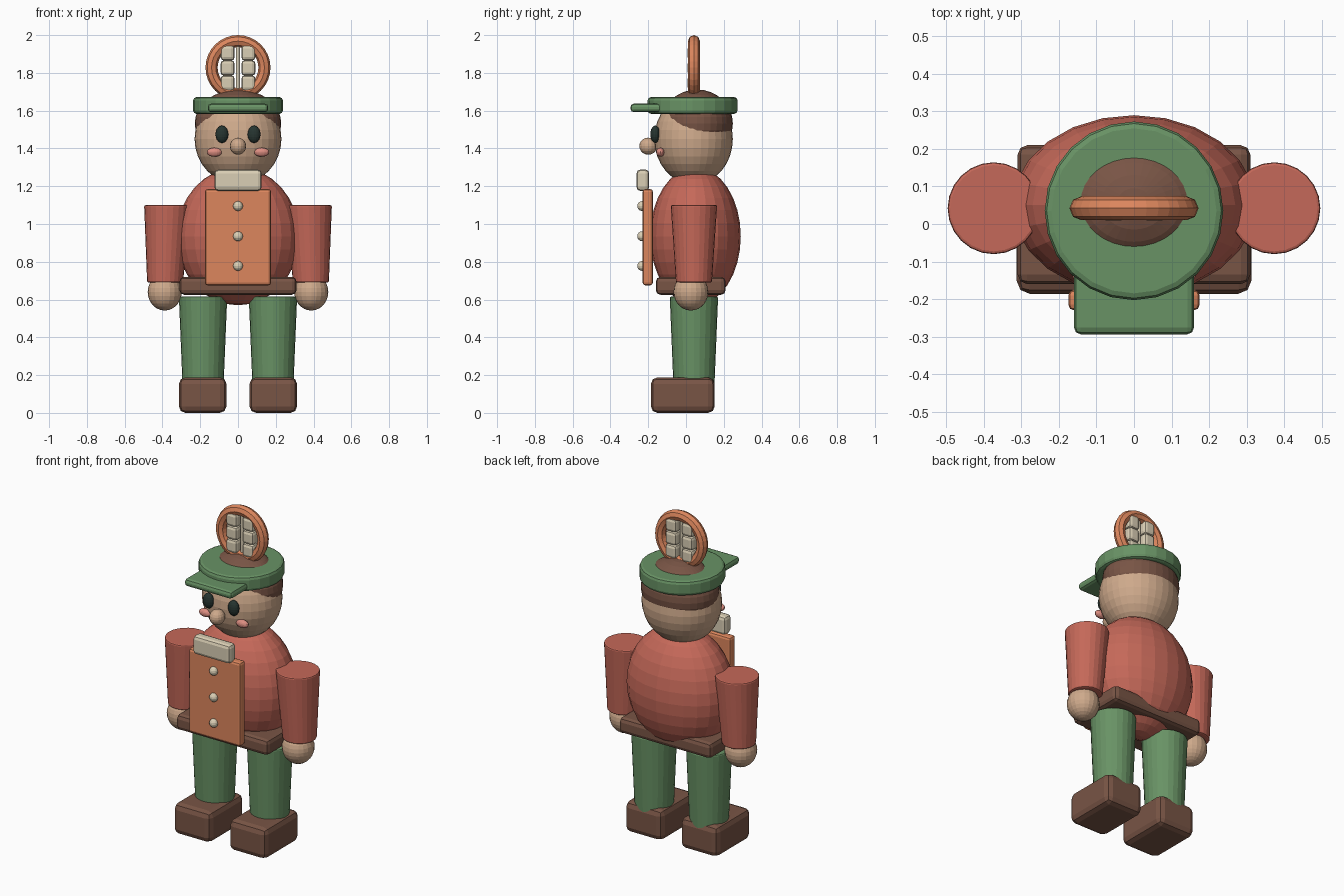
import bpy
from math import pi

if "Cube" in bpy.data.objects:
    bpy.data.objects.remove(bpy.data.objects["Cube"])


def mat(name, r, g, b):
    m = bpy.data.materials.new(name)
    m.diffuse_color = (r, g, b, 1)
    m.use_nodes = True
    m.node_tree.nodes["Principled BSDF"].inputs["Base Color"].default_value = m.diffuse_color
    return m


RED = mat("red", 0.56, 0.14, 0.10)
GREEN = mat("green", 0.14, 0.29, 0.13)
BROWN = mat("brown", 0.19, 0.09, 0.06)
SKIN = mat("skin", 0.62, 0.40, 0.26)
ORANGE = mat("orange", 0.72, 0.24, 0.11)
CREAM = mat("cream", 0.70, 0.62, 0.46)
DARK = mat("dark", 0.02, 0.035, 0.03)
PINK = mat("pink", 0.72, 0.27, 0.22)


def finish(name, material, bevel=0, segments=2):
    o = bpy.context.object
    o.name = name
    o.data.materials.append(material)
    if bevel:
        bpy.ops.object.transform_apply(location=False, rotation=True, scale=True)
        b = o.modifiers.new("bevel", "BEVEL")
        b.width, b.segments = bevel, segments
        b.limit_method, b.angle_limit = "ANGLE", 0.7
    return o


def ball(name, material, loc, radii, seg=24, rings=16):
    bpy.ops.mesh.primitive_uv_sphere_add(segments=seg, ring_count=rings, location=loc)
    bpy.context.object.scale = radii
    return finish(name, material)


def box(name, material, x, y, z, bevel=0.02):
    # x, y, z are (min, max) ranges
    bpy.ops.mesh.primitive_cube_add(size=1, location=[sum(r) / 2 for r in (x, y, z)])
    bpy.context.object.scale = [r[1] - r[0] for r in (x, y, z)]
    return finish(name, material, bevel)


def taper(name, material, x, y, z, r_low, r_top, bevel=0.008):
    bpy.ops.mesh.primitive_cone_add(vertices=24, radius1=r_low, radius2=r_top,
                                    depth=z[1] - z[0], location=(x, y, sum(z) / 2))
    return finish(name, material, bevel)


# Torso, belt, front panel with buttons and collar
ball("torso", RED, (0, 0.05, 0.935), (0.325, 0.24, 0.365))
box("belt", BROWN, (-0.31, 0.31), (-0.16, 0.21), (0.625, 0.72), 0.025)
box("front_panel", ORANGE, (-0.175, 0.175), (-0.23, -0.175), (0.675, 1.185), 0.015)
box("collar", CREAM, (-0.125, 0.125), (-0.262, -0.195), (1.175, 1.288), 0.02)
for i, z in enumerate((0.778, 0.935, 1.095)):
    ball(f"button_{i + 1}", CREAM, (0, -0.233, z), (0.026, 0.025, 0.026), 12, 8)

# Head, hair and nose
ball("head", SKIN, (0, 0.04, 1.45), (0.23, 0.208, 0.24), 32, 16)
ball("hair", BROWN, (0, 0.058, 1.532), (0.229, 0.19, 0.18), 32, 16)
ball("nose", SKIN, (0, -0.2, 1.412), (0.043, 0.047, 0.045), 16, 10)

# Cap and visor
taper("cap", GREEN, 0, 0.035, (1.583, 1.672), 0.238, 0.238, 0.018)
box("cap_visor", GREEN, (-0.16, 0.16), (-0.294, -0.08), (1.592, 1.637), 0.018)

# Paired parts
for s, side in ((-1, "left"), (1, "right")):
    ball(f"eye_{side}", DARK, (s * 0.085, -0.163, 1.475), (0.034, 0.026, 0.046), 16, 10)
    ball(f"cheek_{side}", PINK, (s * 0.125, -0.136, 1.38), (0.04, 0.022, 0.024), 16, 10)
    taper(f"arm_{side}", RED, s * 0.374, 0.042, (0.69, 1.10), 0.095, 0.123)
    # lean the lower end of the arm slightly outward
    for v in bpy.context.object.data.vertices:
        if v.co.z < 0:
            v.co.x += s * 0.012
    ball(f"hand_{side}", SKIN, (s * 0.388, 0.026, 0.64), (0.09, 0.092, 0.098), 20, 14)
    taper(f"leg_{side}", GREEN, s * 0.185, 0.042, (0.13, 0.615), 0.108, 0.128)
    cx = s * 0.187
    box(f"shoe_{side}", BROWN, (cx - 0.126, cx + 0.126), (-0.186, 0.152), (0, 0.188), 0.035)

# Wind-up ring with two stacks of pads and a middle rod
bpy.ops.mesh.primitive_torus_add(major_segments=32, minor_segments=8, major_radius=0.14,
                                 minor_radius=0.032, location=(0, 0.042, 1.828),
                                 rotation=(pi / 2, 0, 0))
finish("top_ring", ORANGE)
taper("ring_rod", CREAM, 0, 0.042, (1.7, 1.95), 0.01, 0.01, 0)
for s, side in ((-1, "left"), (1, "right")):
    for i in range(3):
        cx, z0 = s * 0.055, 1.705 + i * 0.08
        box(f"ring_pad_{side}_{i + 1}", CREAM, (cx - 0.037, cx + 0.037), (0.009, 0.075),
            (z0, z0 + 0.082), 0.018)
